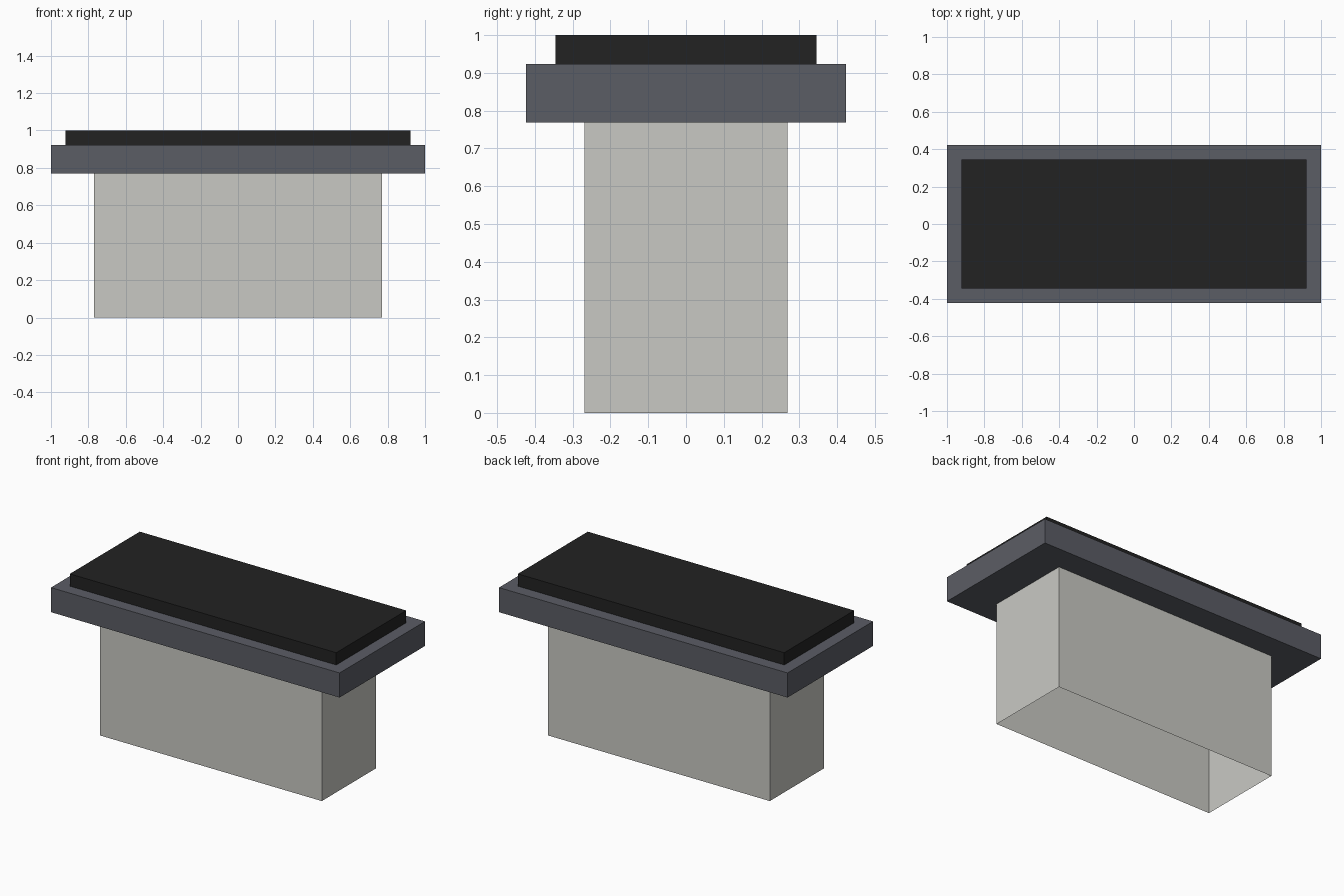
import bpy
import bmesh

if "Cube" in bpy.data.objects:
    bpy.data.objects.remove(bpy.data.objects["Cube"])


def material(name, rgb):
    mat = bpy.data.materials.new(name)
    mat.diffuse_color = (*rgb, 1.0)
    mat.use_nodes = True
    mat.node_tree.nodes["Principled BSDF"].inputs["Base Color"].default_value = mat.diffuse_color
    return mat


def block(name, half_x, half_y, z0, z1, mat, open_ends=False):
    """Box from half sizes and a height range; open_ends leaves a plain tube."""
    bm = bmesh.new()
    bmesh.ops.create_cube(bm, size=2.0)
    for v in bm.verts:
        v.co = (v.co.x * half_x, v.co.y * half_y, z1 if v.co.z > 0 else z0)
    bm.normal_update()
    if open_ends:
        ends = [f for f in bm.faces if abs(f.normal.z) > 0.5]
        bmesh.ops.delete(bm, geom=ends, context='FACES_ONLY')
    mesh = bpy.data.meshes.new(name)
    bm.to_mesh(mesh)
    bm.free()
    mesh.materials.append(mat)
    obj = bpy.data.objects.new(name, mesh)
    bpy.context.collection.objects.link(obj)
    return obj


stone = material("pale_stone", (0.584, 0.584, 0.552))
slate = material("slate_grey", (0.105, 0.109, 0.130))
black = material("soot_black", (0.016, 0.016, 0.016))

# Hollow shaft, open underneath
block("shaft", 0.769, 0.269, 0.0, 0.769, stone, open_ends=True)
# Overhanging slab that closes the shaft
block("rim_slab", 1.0, 0.423, 0.769, 0.923, slate)
# Inset dark cap
block("top_cap", 0.923, 0.346, 0.923, 1.0, black)
